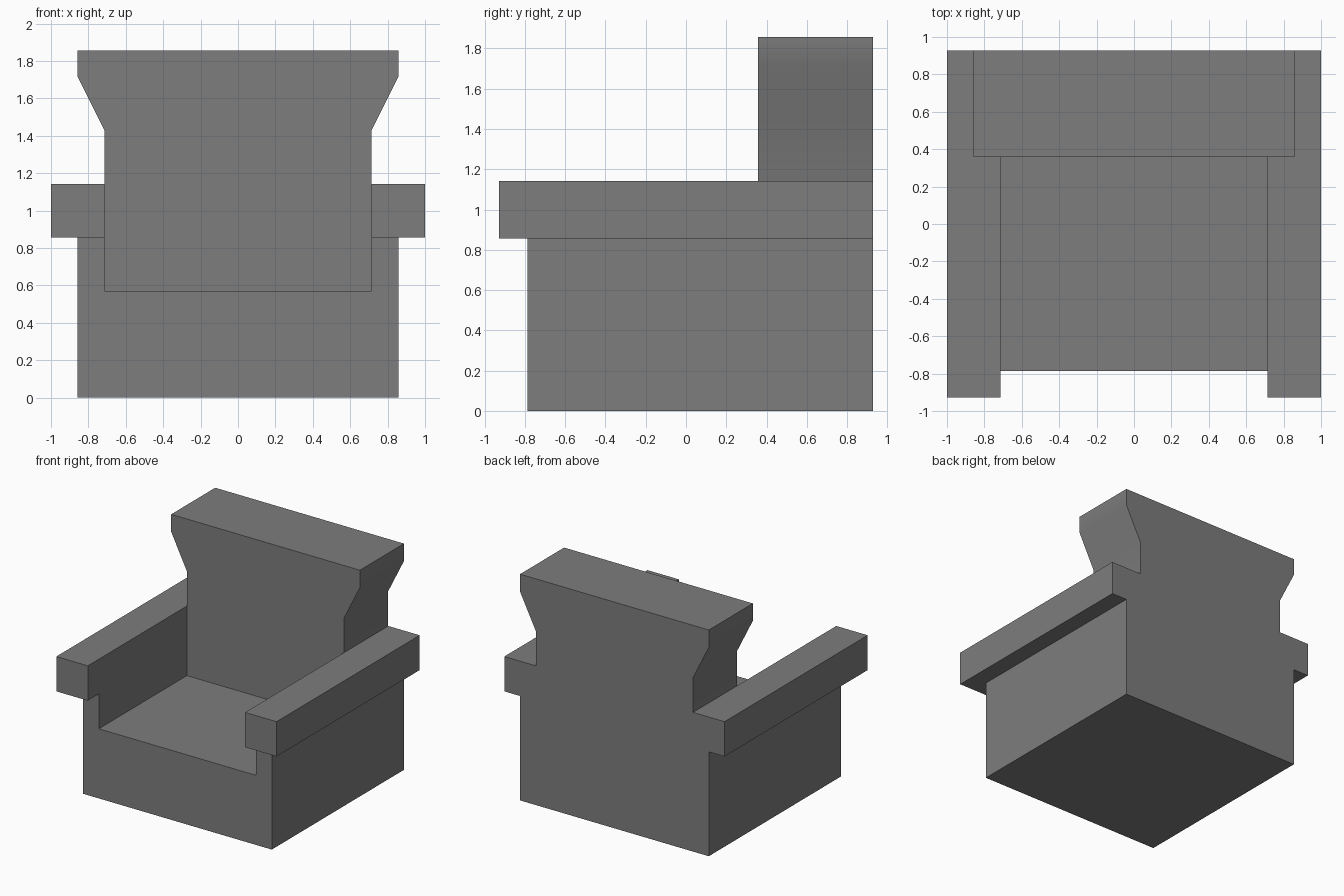
import bpy
import bmesh
import math

if "Cube" in bpy.data.objects:
    bpy.data.objects.remove(bpy.data.objects["Cube"])

U = 1 / 7              # the chair sits on a regular grid of this step
BACK = 6.5 * U         # shared flush rear plane

# Dark grey upholstery
upholstery = bpy.data.materials.new("dark_grey")
upholstery.diffuse_color = (0.206, 0.206, 0.206, 1)
upholstery.use_nodes = True
upholstery.node_tree.nodes["Principled BSDF"].inputs["Base Color"].default_value = upholstery.diffuse_color


def extruded_part(name, profile, y_front, y_back):
    """Extrude an (x, z) outline, given in grid steps, from y_front to y_back."""
    bm = bmesh.new()
    face = bm.faces.new([bm.verts.new((x * U, y_front, z * U)) for x, z in profile])
    result = bmesh.ops.extrude_face_region(bm, geom=[face])
    moved = [v for v in result["geom"] if isinstance(v, bmesh.types.BMVert)]
    bmesh.ops.translate(bm, verts=moved, vec=(0, y_back - y_front, 0))
    bmesh.ops.recalc_face_normals(bm, faces=bm.faces)
    mesh = bpy.data.meshes.new(name)
    bm.to_mesh(mesh)
    bm.free()
    mesh.materials.append(upholstery)
    # Soft shading over the gentle flare, all right angles stay sharp
    mesh.shade_smooth()
    mesh.set_sharp_from_angle(angle=math.radians(30))
    obj = bpy.data.objects.new(name, mesh)
    bpy.context.collection.objects.link(obj)
    return obj


def mirrored(half):
    """Complete a right-hand half outline with its left-hand mirror."""
    return half + [(-x, z) for x, z in reversed(half)]


# Seat base: solid block with raised side walls (U-shaped section)
extruded_part("seat_base", mirrored([(6, 0), (6, 6), (5, 6), (5, 4)]), -5.5 * U, BACK)

# Backrest: straight between the arms, flaring out to a wider head
extruded_part("backrest", mirrored([(5, 4), (5, 10), (6, 12), (6, 13)]), 2.5 * U, BACK)

# Armrests: overhang the side walls outwards and to the front
for side, s in (("left", -1), ("right", 1)):
    outline = [(s * 5, 6), (s * 7, 6), (s * 7, 8), (s * 5, 8)]
    extruded_part(side + "_armrest", outline, -BACK, BACK)
